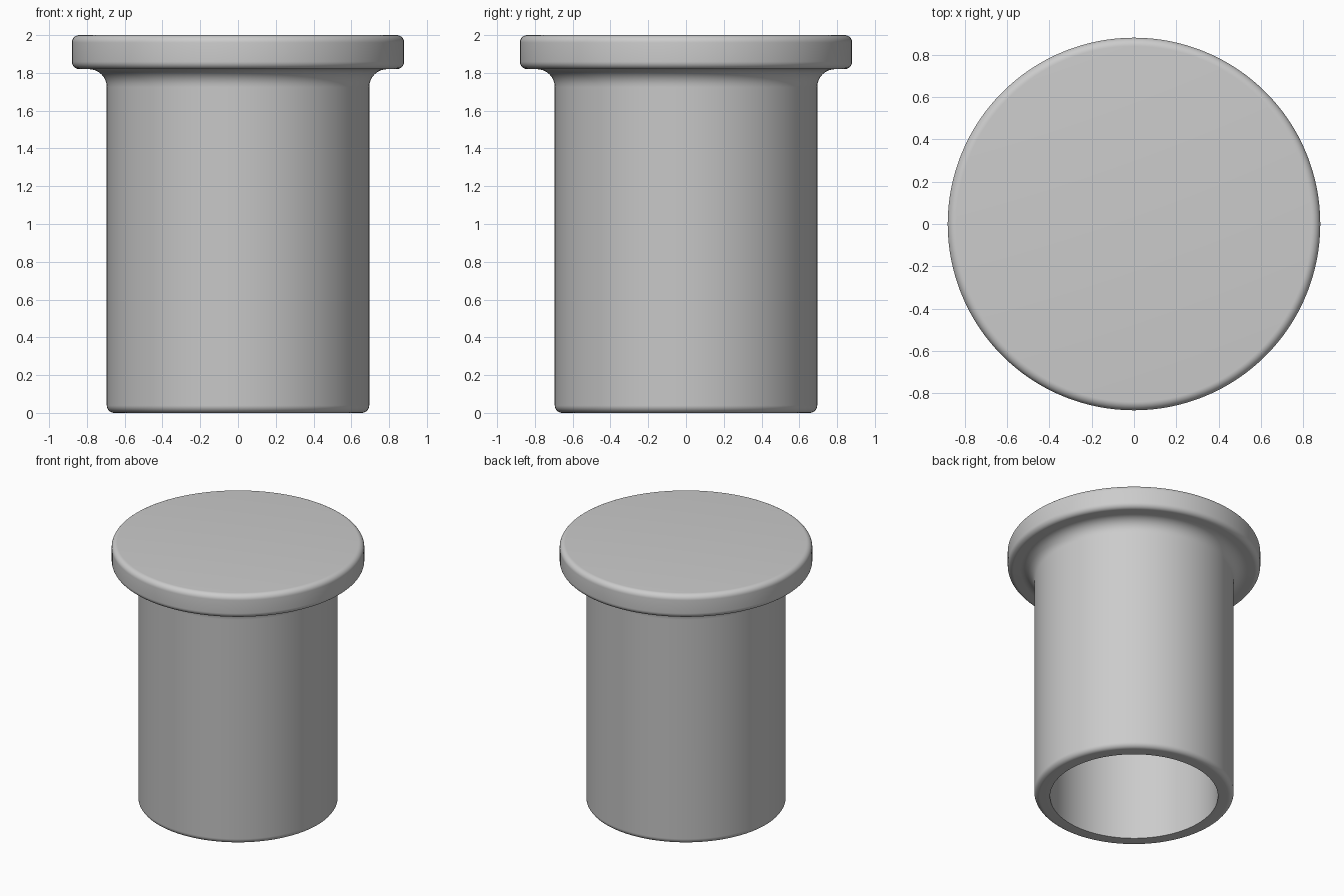
import bpy
import bmesh
from math import sin, cos, radians

cube = bpy.data.objects.get("Cube")
if cube:
    bpy.data.objects.remove(cube, do_unlink=True)

# Main dimensions
TOP, FLANGE_Z = 2.0, 1.82
FLANGE_R, TUBE_R, BORE_R = 0.88, 0.695, 0.585
EDGE, FILLET = 0.04, 0.095
SEGMENTS = 128


def arc(cx, cz, r, start, end, steps=8):
    """Points (radius, height) on an arc between two angles in degrees."""
    angles = [radians(start + (end - start) * i / steps) for i in range(steps + 1)]
    return [(cx + r * cos(a), cz + r * sin(a)) for a in angles]


# Half section, from the bore roof round the outside to the top centre
profile = [(0, FLANGE_Z), (BORE_R, FLANGE_Z), (BORE_R, 0)]
profile += arc(TUBE_R - EDGE, EDGE, EDGE, -90, 0)
profile += arc(TUBE_R + FILLET, FLANGE_Z - FILLET, FILLET, 180, 90)
profile += arc(FLANGE_R - EDGE, FLANGE_Z + EDGE, EDGE, -90, 0)
profile += arc(FLANGE_R - EDGE, TOP - EDGE, EDGE, 0, 90)
profile += [(0, TOP)]

# Revolve the section into the flanged cap
bm = bmesh.new()
verts = [bm.verts.new((r, 0, z)) for r, z in profile]
edges = [bm.edges.new(pair) for pair in zip(verts, verts[1:])]
bmesh.ops.spin(bm, geom=verts + edges, cent=(0, 0, 0), axis=(0, 0, 1),
               angle=radians(360), steps=SEGMENTS, use_merge=False)
bmesh.ops.remove_doubles(bm, verts=bm.verts, dist=0.0005)
bmesh.ops.recalc_face_normals(bm, faces=bm.faces)
mesh = bpy.data.meshes.new("flanged_cap")
bm.to_mesh(mesh)
bm.free()

cap = bpy.data.objects.new("flanged_cap", mesh)
bpy.context.collection.objects.link(cap)

# Plain grey material
grey = bpy.data.materials.new("light_grey")
grey.use_nodes = True
colour = (0.6, 0.6, 0.6, 1)
grey.diffuse_color = colour
grey.node_tree.nodes["Principled BSDF"].inputs["Base Color"].default_value = colour
mesh.materials.append(grey)

# Smooth curved walls, sharp bore edges
bpy.ops.object.select_all(action="DESELECT")
cap.select_set(True)
bpy.context.view_layer.objects.active = cap
bpy.ops.object.shade_smooth_by_angle(angle=radians(35))
